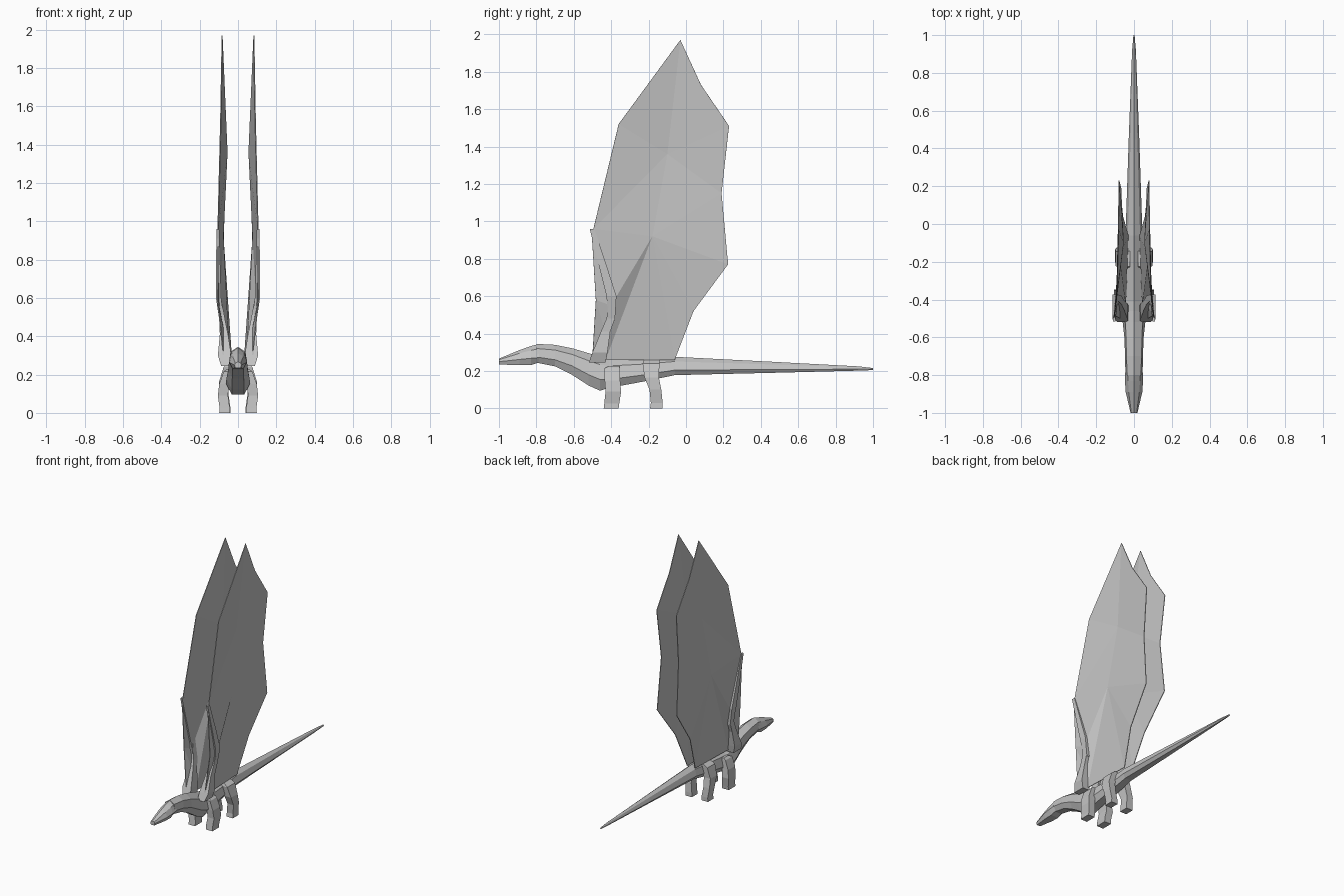
import bpy

grey = bpy.data.materials.new("plain grey")
grey.diffuse_color = (0.55, 0.55, 0.55, 1)


def make(name, verts, faces, mirror=True):
    me = bpy.data.meshes.new(name)
    me.from_pydata(verts, [], faces)
    me.materials.append(grey)
    ob = bpy.data.objects.new(name, me)
    bpy.context.collection.objects.link(ob)
    if mirror:
        mod = ob.modifiers.new("mirror", 'MIRROR')
        mod.use_axis = (True, False, False)
    return ob


def loft(name, rings, mirror=True):
    """Skin a list of equal-length point rings and cap both ends."""
    n = len(rings[0])
    verts = [p for r in rings for p in r]
    faces = [tuple(range(n))[::-1],
             tuple(range(len(verts) - n, len(verts)))]
    for k in range(len(rings) - 1):
        for i in range(n):
            a, b = k * n + i, k * n + (i + 1) % n
            faces.append((a, b, b + n, a + n))
    ob = make(name, verts, faces, mirror)
    # Consistent outward normals
    import bmesh
    bm = bmesh.new()
    bm.from_mesh(ob.data)
    bmesh.ops.recalc_face_normals(bm, faces=bm.faces[:])
    bm.to_mesh(ob.data)
    bm.free()
    return ob


def body_ring(y, top, mid, bot, wt, w, wb):
    shoulder = mid + (top - mid) * 0.65
    return [(0, y, top), (wt, y, shoulder), (w, y, mid), (wb, y, bot),
            (-wb, y, bot), (-w, y, mid), (-wt, y, shoulder)]


def limb(name, rows):
    """Four-sided limb from rows of z, y range and x range."""
    return loft(name, [[(x0, y0, z), (x1, y0, z), (x1, y1, z), (x0, y1, z)]
                       for z, y0, y1, x0, x1 in rows])


# Neck, trunk and tail: y, top, middle, bottom, three half widths
loft("body", [body_ring(*r) for r in (
    (-0.80, 0.345, 0.275, 0.245, 0.036, 0.045, 0.025),
    (-0.70, 0.340, 0.260, 0.225, 0.040, 0.048, 0.028),
    (-0.61, 0.322, 0.228, 0.180, 0.042, 0.050, 0.030),
    (-0.52, 0.295, 0.180, 0.122, 0.045, 0.060, 0.032),
    (-0.46, 0.277, 0.155, 0.095, 0.045, 0.064, 0.032),
    (-0.41, 0.266, 0.155, 0.110, 0.044, 0.062, 0.032),
    (-0.22, 0.268, 0.180, 0.145, 0.036, 0.050, 0.030),
    (-0.06, 0.276, 0.205, 0.178, 0.032, 0.045, 0.026),
    (0.45, 0.250, 0.208, 0.190, 0.018, 0.028, 0.014),
    (0.92, 0.225, 0.210, 0.202, 0.006, 0.010, 0.005),
    (1.00, 0.216, 0.210, 0.205, 0.002, 0.003, 0.002))], False)

# Wedge-shaped head
loft("head", [body_ring(*r) for r in (
    (-1.00, 0.266, 0.250, 0.235, 0.014, 0.018, 0.014),
    (-0.89, 0.312, 0.262, 0.231, 0.028, 0.044, 0.028),
    (-0.83, 0.333, 0.268, 0.231, 0.032, 0.048, 0.030),
    (-0.785, 0.345, 0.272, 0.247, 0.034, 0.048, 0.026))], False)

# Legs
limb("front_leg", (
    (0.000, -0.44, -0.36, 0.045, 0.098),
    (0.025, -0.437, -0.357, 0.043, 0.096),
    (0.090, -0.430, -0.347, 0.052, 0.105),
    (0.150, -0.435, -0.352, 0.048, 0.098),
    (0.215, -0.435, -0.355, 0.035, 0.075),
    (0.228, -0.410, -0.357, 0.035, 0.060)))
limb("hind_leg", (
    (0.000, -0.192, -0.125, 0.040, 0.092),
    (0.030, -0.188, -0.125, 0.040, 0.090),
    (0.100, -0.195, -0.132, 0.050, 0.100),
    (0.165, -0.222, -0.145, 0.045, 0.098),
    (0.240, -0.232, -0.142, 0.025, 0.075),
    (0.260, -0.225, -0.142, 0.020, 0.045)))

# Wing arm, from the shoulder through the elbow to the wrist
limb("wing_upper_arm", (
    (0.245, -0.52, -0.43, 0.030, 0.088),
    (0.300, -0.50, -0.420, 0.035, 0.105),
    (0.410, -0.455, -0.405, 0.052, 0.095),
    (0.480, -0.425, -0.380, 0.066, 0.097),
    (0.600, -0.405, -0.373, 0.088, 0.115)))
limb("wing_forearm", (
    (0.470, -0.415, -0.380, 0.070, 0.095),
    (0.600, -0.425, -0.372, 0.088, 0.115),
    (0.750, -0.462, -0.420, 0.092, 0.115),
    (0.960, -0.515, -0.490, 0.098, 0.112)))

# Main wing membrane, with two creases fanning from the wrist
pts = [(0.105, -0.495, 0.96), (0.091, -0.36, 1.52), (0.083, -0.03, 1.97),
       (0.081, 0.08, 1.73), (0.080, 0.23, 1.51), (0.070, 0.19, 1.15),
       (0.080, 0.225, 0.77), (0.060, 0.04, 0.52), (0.032, -0.06, 0.26),
       (0.045, -0.43, 0.26), (0.098, -0.39, 0.57),
       (0.057, -0.10, 1.36), (0.078, -0.18, 0.92)]
tris = [(0, 1, 11), (1, 2, 11), (2, 3, 11), (3, 4, 11), (4, 5, 11),
        (5, 12, 11), (12, 0, 11), (5, 6, 12), (6, 7, 12), (7, 8, 12),
        (8, 9, 12), (9, 10, 12), (10, 0, 12)]
wing = make("wing_membrane", pts, tris)

# Narrow skin in front of the arm
skin = make("wing_front_skin",
            [(0.105, -0.505, 0.95), (0.106, -0.482, 0.58),
             (0.075, -0.50, 0.28), (0.070, -0.43, 0.40),
             (0.098, -0.40, 0.55), (0.103, -0.44, 0.75)],
            [(0, 1, 5), (1, 4, 5), (1, 3, 4), (1, 2, 3)])
for ob in (wing, skin):
    mod = ob.modifiers.new("thickness", 'SOLIDIFY')
    mod.thickness = 0.005
    mod.offset = 0
